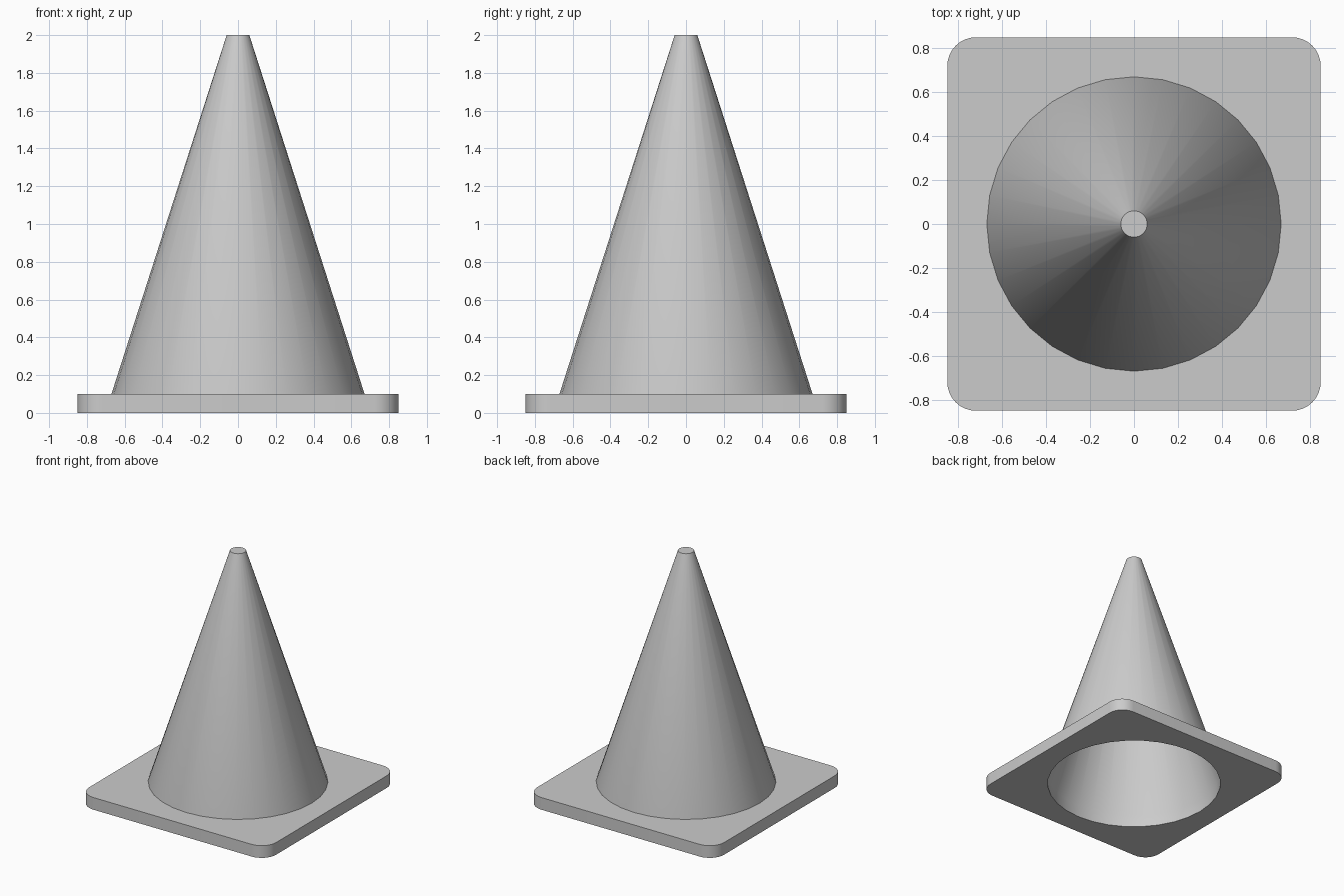
import bpy, bmesh
from math import sin, cos, pi

if "Cube" in bpy.data.objects:
    bpy.data.objects.remove(bpy.data.objects["Cube"])

SIDES = 32          # sides of the cone
R_LOW, R_TOP = 0.67, 0.06
HALF, CORNER, THICK = 0.85, 0.13, 0.10


def ring(bm, r, z):
    return [bm.verts.new((r * cos(2 * pi * i / SIDES), r * sin(2 * pi * i / SIDES), z))
            for i in range(SIDES)]


def outline(bm, z):
    # rounded square, 9 points per corner
    c = HALF - CORNER
    pts = []
    for q, (sx, sy) in enumerate([(1, 1), (-1, 1), (-1, -1), (1, -1)]):
        for k in range(9):
            a = (q + k / 8) * pi / 2
            pts.append(bm.verts.new((sx * c + CORNER * cos(a), sy * c + CORNER * sin(a), z)))
    return pts


def skin(bm, lower, upper):
    n = len(lower)
    for i in range(n):
        j = (i + 1) % n
        bm.faces.new((lower[i], lower[j], upper[j], upper[i]))


def plate(bm, outer, inner, flip):
    # flat face between the rounded square and the round hole
    for i in range(36):
        j = (i + 1) % 36
        q, k = divmod(i, 9)
        a = inner[(q * 8 + k) % SIDES]
        if k < 8:
            f = [outer[i], outer[j], inner[(q * 8 + k + 1) % SIDES], a]
        else:
            f = [outer[i], outer[j], a]
        bm.faces.new(f[::-1] if flip else f)


def finish(bm, name):
    me = bpy.data.meshes.new(name)
    bm.to_mesh(me)
    bm.free()
    ob = bpy.data.objects.new(name, me)
    bpy.context.collection.objects.link(ob)
    bpy.ops.object.select_all(action='DESELECT')
    ob.select_set(True)
    bpy.context.view_layer.objects.active = ob
    bpy.ops.object.shade_smooth_by_angle(angle=pi / 6)


# hollow cone shell, open at the bottom, with the wall of the base opening
bm = bmesh.new()
rings = [ring(bm, r, z) for r, z in ((R_LOW, 0), (R_LOW, THICK), (R_TOP, 2))]
skin(bm, rings[0], rings[1])
skin(bm, rings[1], rings[2])
bm.faces.new(rings[2])
finish(bm, "cone_body")

# square base plate with rounded corners and a round opening
bm = bmesh.new()
low, high = outline(bm, 0), outline(bm, THICK)
skin(bm, low, high)
plate(bm, high, ring(bm, R_LOW, THICK), False)
plate(bm, low, ring(bm, R_LOW, 0), True)
finish(bm, "base_plate")
